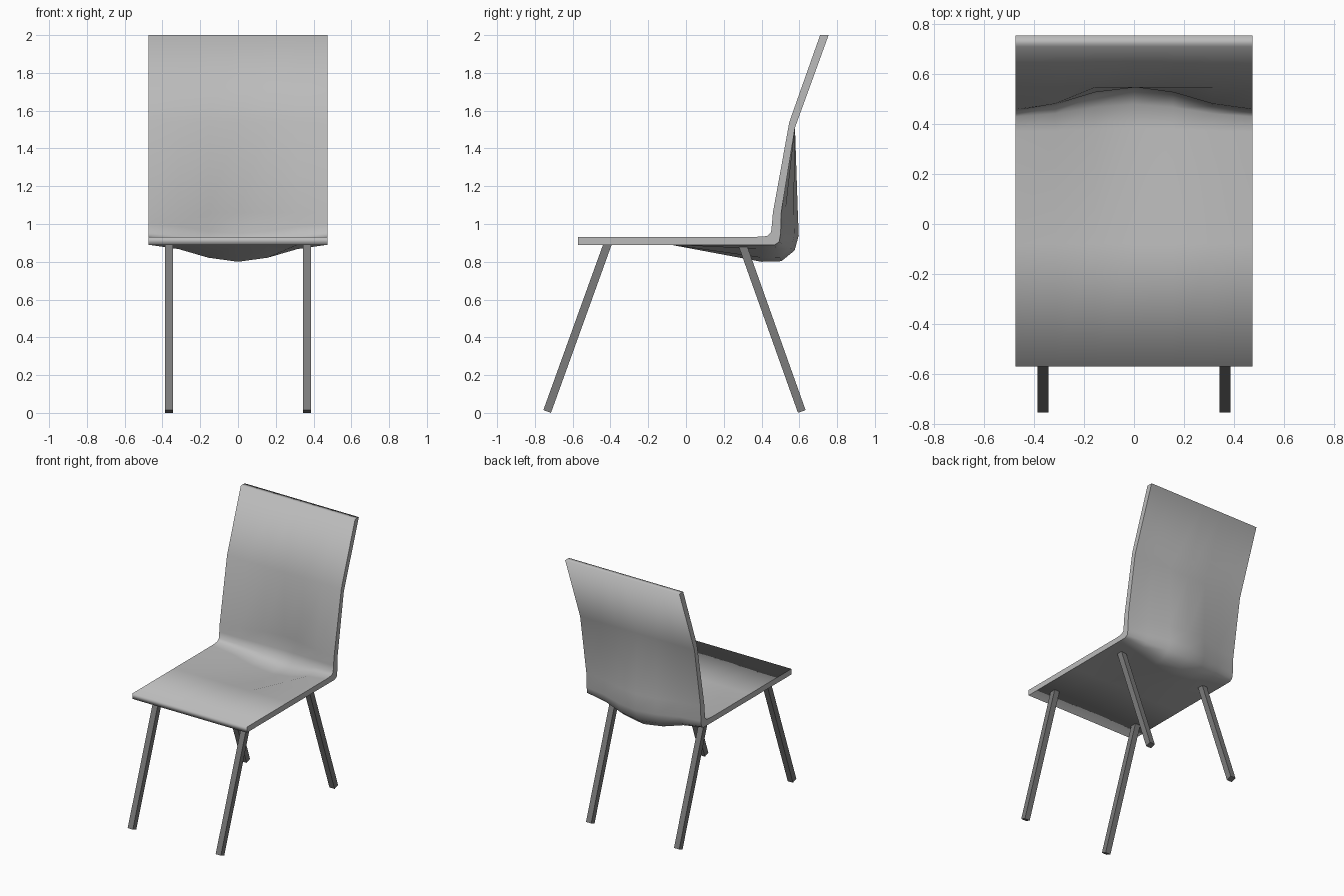
import bpy, bmesh
from mathutils import Vector

if "Cube" in bpy.data.objects:
    bpy.data.objects.remove(bpy.data.objects["Cube"])

# Shell profile: (y, z) at the side edges, then (y, z) on the centre line
INNER = [((-.572, .932), (-.572, .932)), ((-.08, .932), (-.08, .932)),
         ((.37, .932), (.385, .842)), ((.43, .936), (.48, .85)),
         ((.45, .955), (.535, .885)), ((.455, 1.0), (.553, .95)),
         ((.46, 1.06), (.549, 1.06)), ((.547, 1.54), (.547, 1.54)),
         ((.71, 2.0), (.71, 2.0))]
OUTER = [((-.572, .89), (-.572, .89)), ((-.08, .89), (-.08, .89)),
         ((.40, .89), (.40, .80)), ((.47, .89), (.505, .803)),
         ((.493, .905), (.575, .86)), ((.501, .95), (.597, .94)),
         ((.504, 1.06), (.592, 1.06)), ((.577, 1.51), (.577, 1.51)),
         ((.755, 2.0), (.755, 2.0))]
# Columns across the width: (x, how far the hollow is pushed in)
COLUMNS = [(-.474, 0), (-.315, .25), (-.157, .76), (0, 1),
           (.157, .76), (.315, .25), (.474, 0)]


def grey(name, value):
    mat = bpy.data.materials.new(name)
    mat.diffuse_color = (value, value, value, 1)
    mat.use_nodes = True
    mat.node_tree.nodes["Principled BSDF"].inputs["Base Color"].default_value = mat.diffuse_color
    return mat


def make_object(name, bm, mat):
    bmesh.ops.recalc_face_normals(bm, faces=bm.faces)
    mesh = bpy.data.meshes.new(name)
    bm.to_mesh(mesh)
    bm.free()
    mesh.materials.append(mat)
    obj = bpy.data.objects.new(name, mesh)
    bpy.context.collection.objects.link(obj)
    return obj


def seat_shell(mat):
    bm = bmesh.new()
    loop = INNER + OUTER[::-1]
    n, half = len(loop), len(INNER)
    rings = []
    for x, w in COLUMNS:
        rings.append([bm.verts.new((x, *Vector(e).lerp(Vector(c), w)))
                      for e, c in loop])
    for a, b in zip(rings, rings[1:]):
        for i in range(n):
            j = (i + 1) % n
            bm.faces.new((a[i], a[j], b[j], b[i]))
    # the shell is smooth all round, including its front and top ends
    for f in bm.faces:
        f.smooth = True
    # flat side rims with a crisp border
    for r in (rings[0], rings[-1]):
        for i in range(half - 1):
            bm.faces.new((r[i], r[i + 1], r[n - 2 - i], r[n - 1 - i]))
        for i in range(n):
            bm.edges.get((r[i], r[(i + 1) % n])).smooth = False
    make_object("seat_shell", bm, mat)


def leg(name, x, foot, top, mat, size=.043):
    # square bar with ends cut square to its own axis
    a, b = Vector((x, *foot)), Vector((x, *top))
    axis = (b - a).normalized()
    u = Vector((size / 2, 0, 0))
    v = axis.cross(Vector((1, 0, 0))) * size / 2
    bm = bmesh.new()
    ends = [[bm.verts.new(p + s * u + t * v)
             for s, t in ((-1, -1), (1, -1), (1, 1), (-1, 1))] for p in (a, b)]
    bm.faces.new(ends[0])
    bm.faces.new(ends[1])
    for i in range(4):
        j = (i + 1) % 4
        bm.faces.new((ends[0][i], ends[0][j], ends[1][j], ends[1][i]))
    make_object(name, bm, mat)


shell_grey = grey("shell_grey", .5)
leg_grey = grey("leg_grey", .2)
seat_shell(shell_grey)
for side, x in (("left", -.365), ("right", .365)):
    leg("front_leg_" + side, x, (-.735, .0075), (-.413, .9), leg_grey)
    leg("rear_leg_" + side, x, (.613, .0075), (.298, .892), leg_grey)
